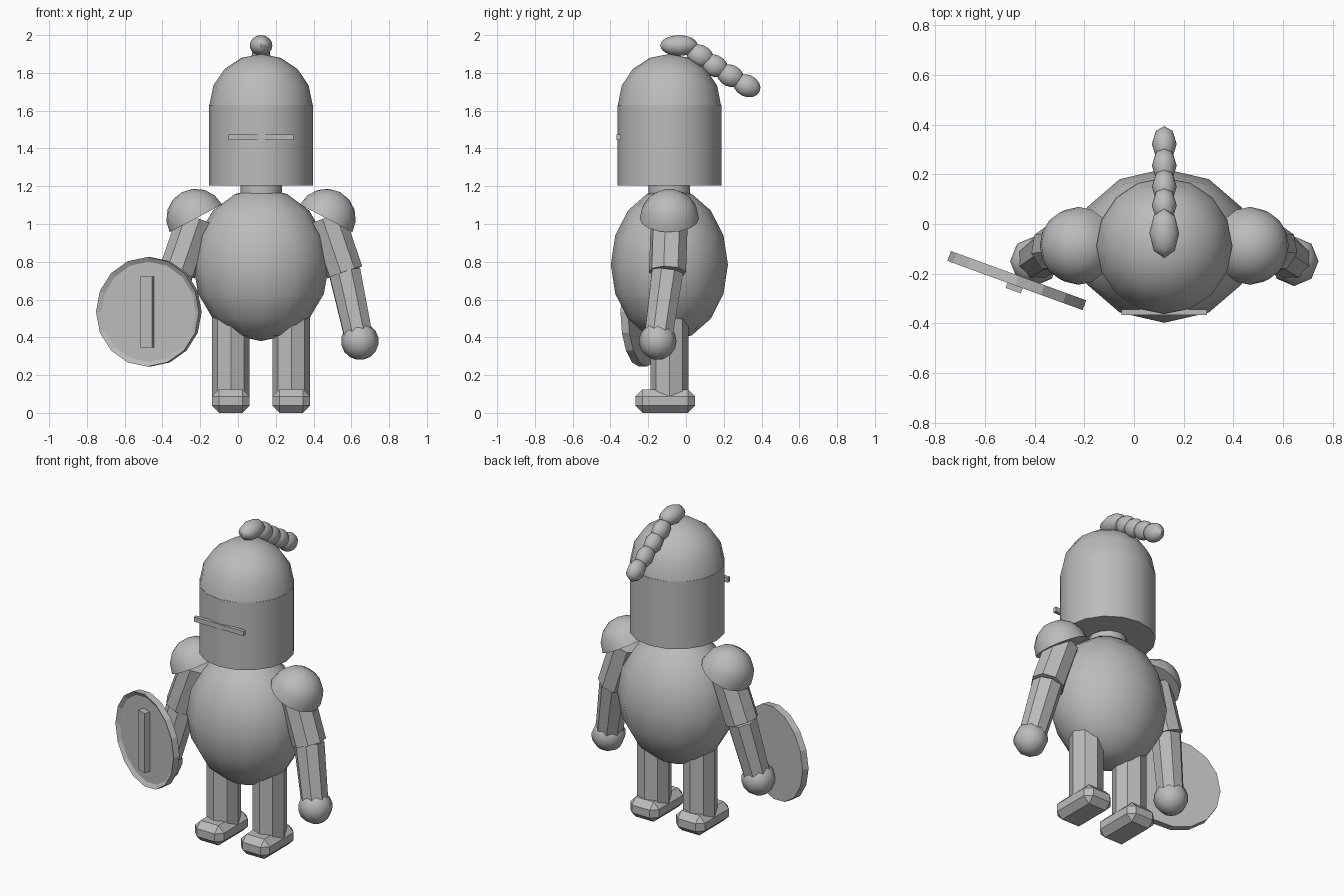
import bpy, bmesh, math
from mathutils import Matrix, Vector

default = bpy.data.objects.get("Cube")
if default:
    bpy.data.objects.remove(default)

grey = bpy.data.materials.new("plain_grey")
grey.use_nodes = True
grey.diffuse_color = (0.5, 0.5, 0.5, 1)
grey.node_tree.nodes["Principled BSDF"].inputs["Base Color"].default_value = (0.5, 0.5, 0.5, 1)

CX, CY = 0.122, -0.088      # body axis


def finish(name, bm, matrix=Matrix(), smooth=None):
    bmesh.ops.recalc_face_normals(bm, faces=bm.faces)
    mesh = bpy.data.meshes.new(name)
    bm.to_mesh(mesh)
    bm.free()
    mesh.materials.append(grey)
    obj = bpy.data.objects.new(name, mesh)
    bpy.context.collection.objects.link(obj)
    obj.matrix_world = matrix
    if smooth:
        bpy.ops.object.select_all(action='DESELECT')
        obj.select_set(True)
        bpy.context.view_layer.objects.active = obj
        bpy.ops.object.shade_smooth_by_angle(angle=math.radians(smooth))
    return obj


def ball(name, centre, radii, segs, rings, tilt=Matrix(), half=False, smooth=60):
    bm = bmesh.new()
    bmesh.ops.create_uvsphere(bm, u_segments=segs, v_segments=rings, radius=1)
    if half:
        geom = bm.verts[:] + bm.edges[:] + bm.faces[:]
        bmesh.ops.bisect_plane(bm, geom=geom, plane_co=(0, 0, 0), plane_no=(0, 0, -1),
                               clear_outer=True, dist=0.001)
        bmesh.ops.holes_fill(bm, edges=[e for e in bm.edges if e.is_boundary])
    bmesh.ops.scale(bm, vec=radii, verts=bm.verts)
    return finish(name, bm, Matrix.Translation(centre) @ tilt, smooth)


def tube(name, start, end, r1, r2, sides, smooth=None):
    start, end = Vector(start), Vector(end)
    axis = end - start
    bm = bmesh.new()
    bmesh.ops.create_cone(bm, cap_ends=True, segments=sides, radius1=r1, radius2=r2,
                          depth=axis.length)
    turn = Vector((0, 0, 1)).rotation_difference(axis).to_matrix().to_4x4()
    return finish(name, bm, Matrix.Translation((start + end) / 2) @ turn, smooth)


def box(name, centre, size, bevel=0, turn=Matrix()):
    bm = bmesh.new()
    bmesh.ops.create_cube(bm, size=1)
    bmesh.ops.scale(bm, vec=size, verts=bm.verts)
    if bevel:
        bmesh.ops.bevel(bm, geom=bm.edges[:], offset=bevel, segments=1, affect='EDGES')
    return finish(name, bm, Matrix.Translation(centre) @ turn)


# Torso, neck and helmet
ball("body", (CX, CY, 0.785), (0.36, 0.31, 0.405), 12, 8)
tube("neck", (CX, CY, 1.12), (CX, CY, 1.22), 0.11, 0.11, 12, 40)
tube("helmet", (CX, CY, 1.205), (CX, CY, 1.63), 0.275, 0.275, 16, 30)
ball("helmet_dome", (CX, CY, 1.63), (0.273, 0.273, 0.27), 16, 8, half=True)
box("visor_slit", (CX, -0.356, 1.46), (0.345, 0.022, 0.03))

# Plume of overlapping beads sweeping backwards
ball("plume_front", (CX, -0.037, 1.945), (0.06, 0.1, 0.055), 8, 8)
droop = Matrix.Rotation(math.radians(-25), 4, 'X')
for i, (y, z) in enumerate([(0.075, 1.89), (0.15, 1.838), (0.235, 1.785), (0.322, 1.732)]):
    ball(f"plume_bead_{i + 1}", (CX, y, z), (0.05, 0.075, 0.058), 8, 8, droop)

# Limbs, mirrored about the body axis
for side, s in (("left", 1), ("right", -1)):
    shoulder = (CX + s * 0.345, CY, 1.03)
    elbow = (CX + s * 0.443, -0.098, 0.745)
    wrist = (CX + s * 0.515, -0.145, 0.41)
    hand = (CX + s * 0.523, -0.15, 0.38)
    lean = Matrix.Rotation(math.radians(28 * s), 4, 'Y')
    ball(f"{side}_shoulder", shoulder, (0.157,) * 3, 16, 8, lean, half=True)
    tube(f"{side}_upper_arm", shoulder, elbow, 0.1, 0.1, 8)
    tube(f"{side}_forearm", elbow, wrist, 0.09, 0.08, 8)
    ball(f"{side}_hand", hand, (0.1,) * 3, 8, 8,
         Matrix.Rotation(math.radians(-12 * s), 4, 'Y'))
    leg_x = CX + s * 0.16
    tube(f"{side}_leg", (leg_x, CY, 0.08), (leg_x, CY, 0.62), 0.1, 0.1, 8)
    box(f"{side}_foot", (leg_x, -0.11, 0.0625), (0.2, 0.315, 0.125), 0.038)

# Round shield with raised rim and a central bar, facing local -y
turn = Matrix.Rotation(math.radians(-20), 4, 'Z')
place = Matrix.Translation((-0.472, -0.228, 0.535)) @ turn
bm = bmesh.new()
bmesh.ops.create_cone(bm, cap_ends=True, segments=16, radius1=0.29, radius2=0.29, depth=0.042,
                      matrix=Matrix.Rotation(math.pi / 2, 4, 'X'))
front = min(bm.faces, key=lambda f: f.calc_center_median().y)
bmesh.ops.inset_region(bm, faces=[front], thickness=0.025)
bmesh.ops.translate(bm, verts=front.verts[:], vec=(0, 0.015, 0))
finish("shield", bm, place)
box("shield_bar", place @ Vector((0, -0.023, 0)), (0.065, 0.04, 0.375), turn=turn)
